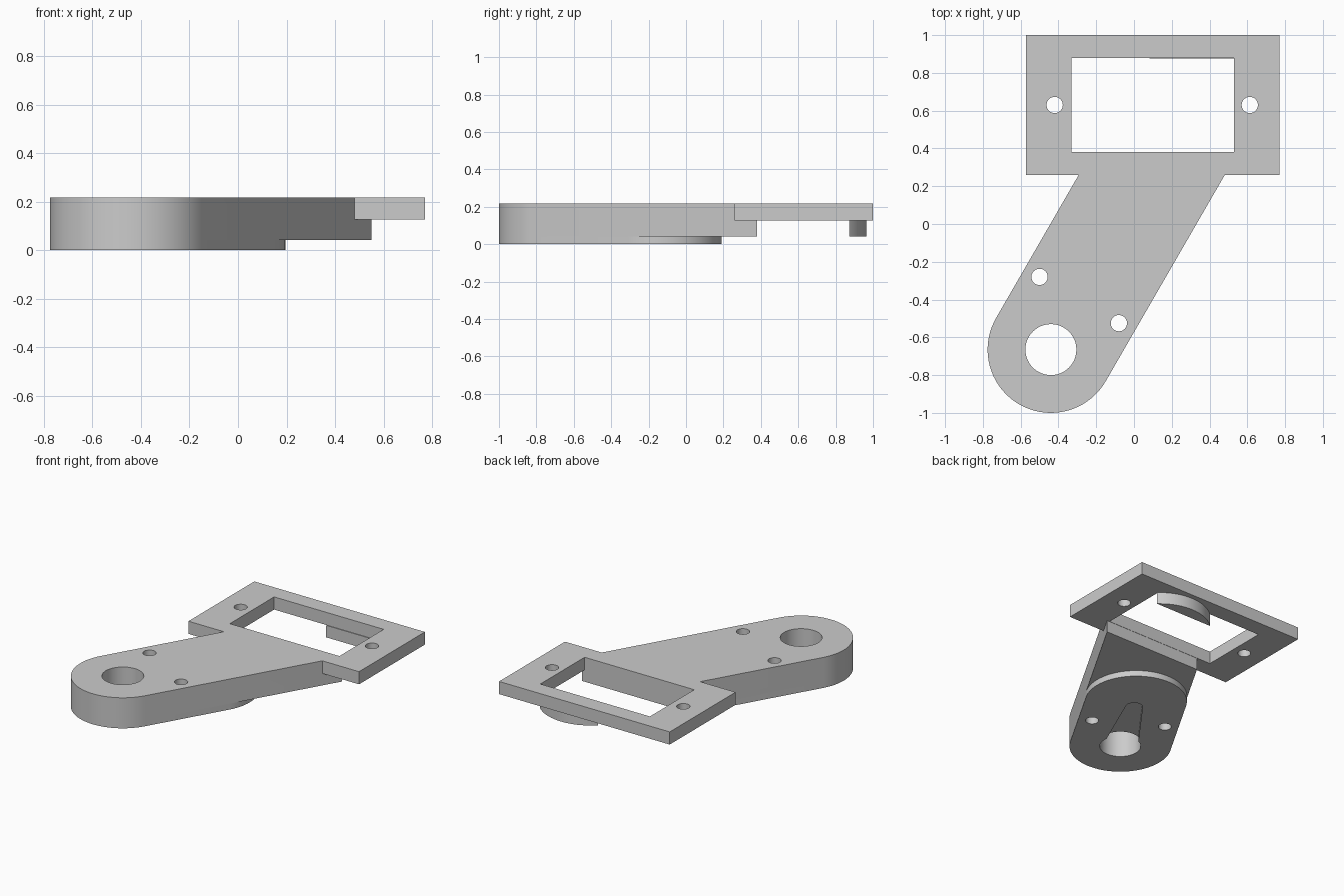
import bpy
import bmesh
from math import acos, cos, sin, pi, radians
from mathutils import Vector

if "Cube" in bpy.data.objects:
    bpy.data.objects.remove(bpy.data.objects["Cube"], do_unlink=True)

# Main dimensions
TOP, FRAME_Z, ARM_Z = 0.217, 0.127, 0.042
PIVOT = Vector((-0.44, -0.665))
ARM_ANGLE = radians(60)
ARM_DIR = Vector((cos(ARM_ANGLE), sin(ARM_ANGLE)))
ARM_R = 0.335
SCREW_R = 0.043

grey = bpy.data.materials.new("light_grey")
grey.use_nodes = True
grey.diffuse_color = (0.6, 0.6, 0.6, 1)
grey.node_tree.nodes["Principled BSDF"].inputs["Base Color"].default_value = (0.6, 0.6, 0.6, 1)


def arc(centre, r, start, end, n):
    """Points along a circular arc."""
    return [(centre[0] + r * cos(start + (end - start) * i / n),
             centre[1] + r * sin(start + (end - start) * i / n)) for i in range(n + 1)]


def circle(centre, r):
    return arc(centre, r, 0, 2 * pi, 48)[:-1]


def capsule(length, r0, r1):
    """Outline around two circles, from the pivot along the arm."""
    t = acos((r0 - r1) / length)
    tip = PIVOT + ARM_DIR * length
    return (arc(PIVOT, r0, ARM_ANGLE + t, ARM_ANGLE + 2 * pi - t, 36)
            + arc(tip, r1, ARM_ANGLE - t, ARM_ANGLE + t, 36))


def rect(x0, x1, y0, y1):
    return [(x0, y0), (x1, y0), (x1, y1), (x0, y1)]


def prism(name, outline, z0, z1):
    """Solid with a flat outline between two heights."""
    bm = bmesh.new()
    base = bm.faces.new([bm.verts.new((x, y, z0)) for x, y in outline])
    top = bmesh.ops.extrude_face_region(bm, geom=[base])["geom"]
    bmesh.ops.translate(bm, vec=(0, 0, z1 - z0),
                        verts=[g for g in top if isinstance(g, bmesh.types.BMVert)])
    bmesh.ops.recalc_face_normals(bm, faces=bm.faces)
    mesh = bpy.data.meshes.new(name)
    bm.to_mesh(mesh)
    bm.free()
    mesh.materials.append(grey)
    obj = bpy.data.objects.new(name, mesh)
    bpy.context.scene.collection.objects.link(obj)
    return obj


def cut(obj, *cutters):
    """Subtract (outline, z0, z1) prisms and bake the result."""
    helpers = []
    for outline, z0, z1 in cutters:
        tool = prism("cutter", outline, z0, z1)
        tool.hide_render = True
        mod = obj.modifiers.new("cut", "BOOLEAN")
        mod.operation, mod.solver, mod.object = "DIFFERENCE", "EXACT", tool
        helpers.append(tool)
    bpy.context.view_layer.update()
    deps = bpy.context.evaluated_depsgraph_get()
    baked = bpy.data.meshes.new_from_object(obj.evaluated_get(deps))
    obj.modifiers.clear()
    obj.data = baked
    for tool in helpers:
        bpy.data.objects.remove(tool, do_unlink=True)
    bpy.ops.object.select_all(action="DESELECT")
    obj.select_set(True)
    bpy.context.view_layer.objects.active = obj
    bpy.ops.object.shade_smooth_by_angle(angle=radians(30))


def through(outline):
    return outline, -0.1, 0.4


pivot_hole = through(circle(PIVOT, 0.135))
arm_screws = [through(circle(c, SCREW_R)) for c in ((-0.5, -0.28), (-0.08, -0.525))]
frame_screws = [through(circle((x, 0.63), SCREW_R)) for x in (-0.42, 0.613)]

# Slanted arm: stepped under the frame, with its rounded tip left below the rear rail
arm = prism("arm", capsule(1.495, ARM_R, ARM_R), ARM_Z, TOP)
cut(arm, pivot_hole, *arm_screws,
    (rect(-1, 1, 0.26, 1.2), FRAME_Z, 0.4),
    (rect(-1, 1, 0.38, 0.875), -0.1, 0.2))

# Thicker pad under the pivot end, with a tapered slot for the lever
pad = prism("pivot_pad", capsule(0.6, ARM_R, ARM_R), 0, ARM_Z)
cut(pad, pivot_hole, *arm_screws, (capsule(0.525, 0.115, 0.056), -0.1, 0.034))

# Rectangular mounting frame with window and screw holes
frame = prism("mounting_frame", rect(-0.572, 0.77, 0.26, 1), FRAME_Z, TOP)
cut(frame, through(rect(-0.332, 0.53, 0.382, 0.88)), *frame_screws)
